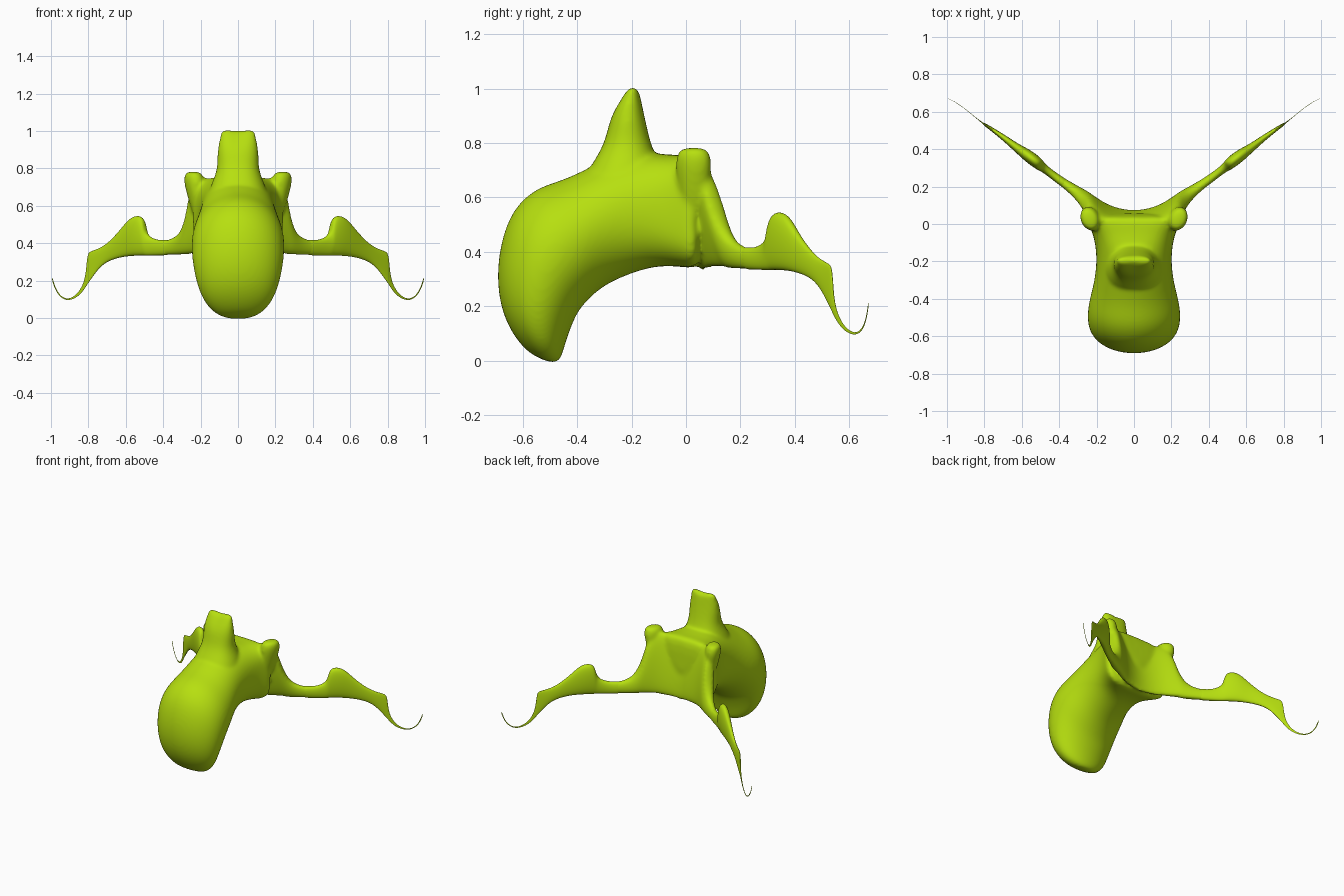
import bpy, bmesh, math
from mathutils import Vector

lime = bpy.data.materials.new("lime_green")
lime.diffuse_color = (0.47, 0.74, 0.005, 1)


def spow(v, e):
    return math.copysign(abs(v) ** e, v)


def loft(name, rings):
    """Skin a list of equal-length rings and cap both ends."""
    bm = bmesh.new()
    vs = [[bm.verts.new(p) for p in r] for r in rings]
    n = len(vs[0])
    for a, b in zip(vs, vs[1:]):
        for i in range(n):
            j = (i + 1) % n
            bm.faces.new((a[i], a[j], b[j], b[i]))
    bm.faces.new(vs[0])
    bm.faces.new(vs[-1])
    bmesh.ops.recalc_face_normals(bm, faces=bm.faces)
    me = bpy.data.meshes.new(name)
    bm.to_mesh(me)
    bm.free()
    ob = bpy.data.objects.new(name, me)
    bpy.context.collection.objects.link(ob)
    me.materials.append(lime)
    return ob


def apply_mods(ob):
    """Bake the modifiers and shade smooth."""
    bpy.context.view_layer.update()
    dg = bpy.context.evaluated_depsgraph_get()
    me = bpy.data.meshes.new_from_object(ob.evaluated_get(dg))
    ob.modifiers.clear()
    ob.data = me
    for p in me.polygons:
        p.use_smooth = True


def subsurf(ob, level):
    m = ob.modifiers.new("round", 'SUBSURF')
    m.levels = m.render_levels = level
    apply_mods(ob)


# Body: rings fanned from the back wall to the drooping snout
# (top y, top z, bottom y, bottom z, half width, squareness)
BODY = [
    (0.055, 0.755, 0.065, 0.335, 0.255, 0.4), (0.0, 0.758, 0.0, 0.342, 0.243, 0.5),
    (-0.06, 0.757, -0.06, 0.348, 0.218, 0.65), (-0.15, 0.77, -0.13, 0.343, 0.203, 0.85),
    (-0.25, 0.76, -0.22, 0.313, 0.203, 0.95), (-0.35, 0.715, -0.3, 0.276, 0.218, 1),
    (-0.45, 0.665, -0.36, 0.225, 0.24, 1), (-0.55, 0.64, -0.4, 0.175, 0.251, 1),
    (-0.64, 0.56, -0.42, 0.125, 0.249, 1), (-0.685, 0.43, -0.435, 0.085, 0.236, 1),
    (-0.697, 0.3, -0.447, 0.045, 0.215, 1), (-0.68, 0.185, -0.457, 0.013, 0.182, 1),
    (-0.635, 0.09, -0.47, -0.004, 0.135, 1), (-0.57, 0.018, -0.49, -0.01, 0.075, 1),
]
rings = []
for ty, tz, by, bz, w, e in BODY:
    t, b = Vector((0, ty, tz)), Vector((0, by, bz))
    c, h = (t + b) / 2, (t - b) / 2
    rings.append([c + h * spow(math.cos(a), e) + Vector((w * spow(math.sin(a), e), 0, 0))
                  for a in (k * math.tau / 24 for k in range(24))])
body = loft("body", rings)

# Crest: upright tapering column, (z, centre y, half x, half y)
CREST = [(0.55, -0.24, 0.18, 0.17), (0.66, -0.235, 0.165, 0.15), (0.74, -0.22, 0.132, 0.115),
         (0.8, -0.215, 0.11, 0.085), (0.88, -0.215, 0.112, 0.067),
         (0.94, -0.21, 0.102, 0.052), (0.995, -0.197, 0.09, 0.028), (1.005, -0.195, 0.084, 0.02)]
rings = []
for z, cy, rx, ry in CREST:
    r = []
    for k in range(24):
        a = k * math.tau / 24
        x = rx * spow(math.cos(a), 0.8)
        dip = 0.024 * (abs(x) / rx - 0.8) if z > 0.9 else 0
        r.append((x, cy + ry * math.sin(a), z + dip))
    rings.append(r)
crest = loft("crest", rings)


# Ear ridges on the rear upper corners: (z, radius, half length in y)
EAR = [(0.54, 0.02, 0.03), (0.6, 0.035, 0.05), (0.66, 0.047, 0.06), (0.71, 0.055, 0.066),
       (0.75, 0.055, 0.064), (0.775, 0.045, 0.052), (0.783, 0.025, 0.03)]


def ear(side):
    return loft("ear", [[(side * (0.215 + 0.1 * (z - 0.54) + r * math.cos(a)),
                          0.028 + 0.25 * r * math.cos(a) + ry * math.sin(a), z)
                         for a in (k * math.tau / 16 for k in range(16))] for z, r, ry in EAR])


# Wings: one curved sheet across the back, columns of
# (x, centre y, bottom z, top z, half thickness)
WING = [
    (0.0, 0.062, 0.325, 0.74, 0.028), (0.08, 0.07, 0.332, 0.745, 0.03),
    (0.16, 0.095, 0.338, 0.755, 0.036), (0.22, 0.13, 0.338, 0.755, 0.042),
    (0.252, 0.15, 0.338, 0.7, 0.042), (0.268, 0.157, 0.338, 0.56, 0.04),
    (0.3, 0.175, 0.336, 0.46, 0.033), (0.35, 0.207, 0.335, 0.425, 0.026),
    (0.41, 0.245, 0.334, 0.412, 0.022), (0.465, 0.285, 0.333, 0.428, 0.021),
    (0.495, 0.308, 0.332, 0.46, 0.025), (0.502, 0.315, 0.332, 0.54, 0.03),
    (0.54, 0.345, 0.331, 0.552, 0.034), (0.58, 0.375, 0.329, 0.535, 0.031),
    (0.63, 0.41, 0.323, 0.47, 0.022), (0.69, 0.457, 0.306, 0.405, 0.016),
    (0.74, 0.493, 0.272, 0.373, 0.012), (0.79, 0.527, 0.2, 0.358, 0.008),
    (0.806, 0.537, 0.178, 0.345, 0.005), (0.812, 0.542, 0.168, 0.23, 0.003),
    (0.835, 0.56, 0.134, 0.162, 0.0015), (0.87, 0.588, 0.104, 0.118, 0.001),
    (0.91, 0.622, 0.092, 0.099, 0.001), (0.945, 0.645, 0.106, 0.114, 0.001),
    (0.97, 0.66, 0.137, 0.149, 0.001), (0.985, 0.667, 0.172, 0.19, 0.001),
    (0.994, 0.671, 0.2, 0.222, 0.001),
]


def column(row, side):
    x, y, zb, zt, th = row
    # lean the wall forward with height, most strongly near the body
    lean = 0.2 * max(0, 1 - max(0, x - 0.25) / 0.2)
    slope = min(0.7, x * 2.4)
    ln = math.hypot(slope, 1)
    r = []
    for k in range(16):
        a = k * math.tau / 16
        z = (zb + zt) / 2 + (zt - zb) / 2 * math.cos(a)
        o = th * spow(math.sin(a), 0.75) / ln
        r.append((side * (x - slope * o), y + o - lean * (z - zb), z))
    return r


# Inner sheet becomes the back wall; the outer wings stay separate and thin
inner = WING[:10]
wall = loft("back_wall", [column(w, -1) for w in reversed(inner[1:])] + [column(w, 1) for w in inner])
for side, name in ((1, "right_wing"), (-1, "left_wing")):
    subsurf(loft(name, [column(w, side) for w in WING[7:]]), 2)

# Fuse body, crest, ears and wall into one smooth skin
parts = [body, crest, ear(1), ear(-1), wall]
bm = bmesh.new()
for p in parts:
    subsurf(p, 2)
    bm.from_mesh(p.data)
bm.to_mesh(body.data)
bm.free()
for p in parts[1:]:
    bpy.data.objects.remove(p)
m = body.modifiers.new("fuse", 'REMESH')
m.mode, m.voxel_size = 'VOXEL', 0.009
m = body.modifiers.new("soften", 'SMOOTH')
m.factor, m.iterations = 0.5, 14
apply_mods(body)
